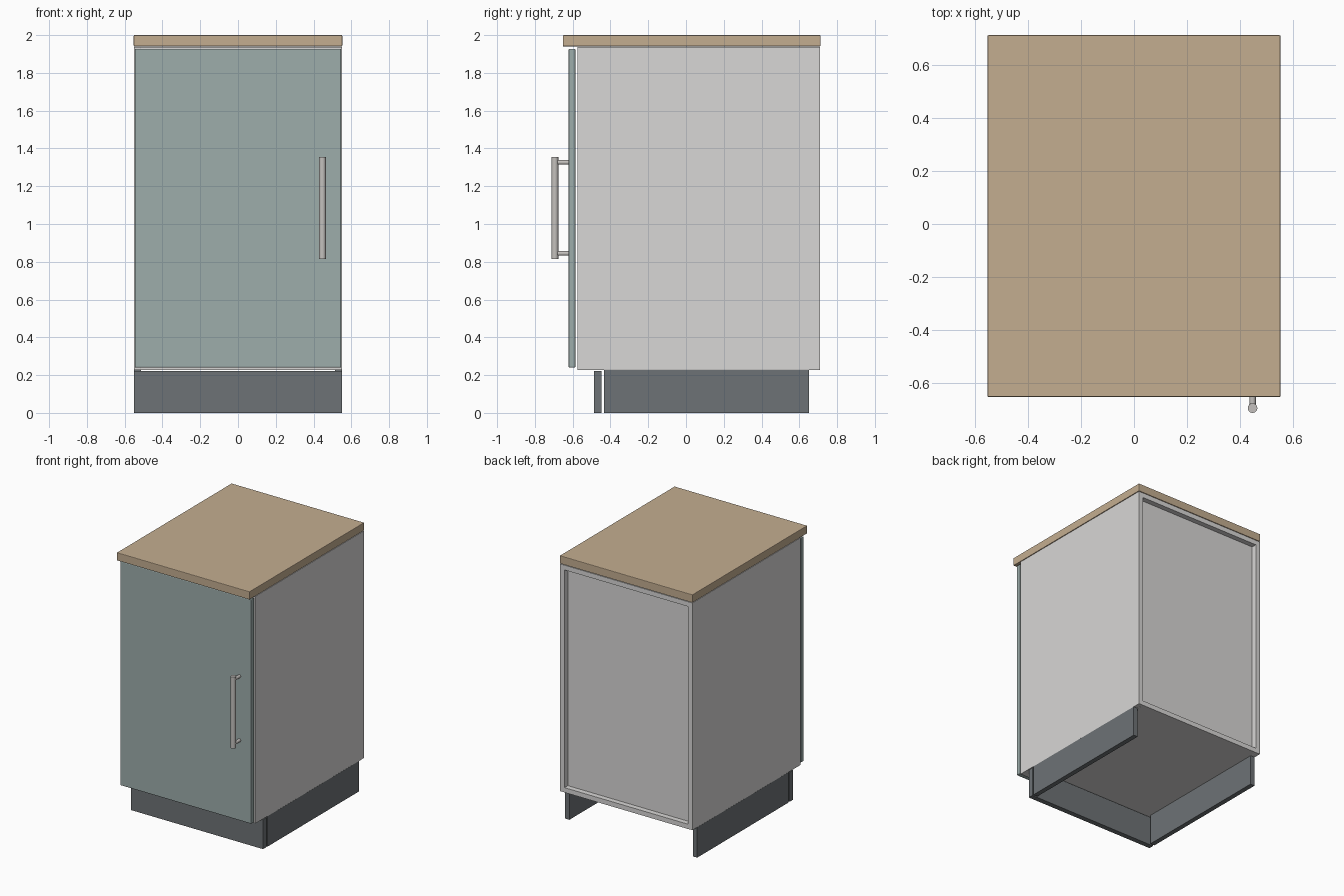
import bpy
from mathutils import Vector

default = bpy.data.objects.get("Cube")
if default:
    bpy.data.objects.remove(default, do_unlink=True)


def material(name, rgb, roughness=0.6):
    m = bpy.data.materials.new(name)
    m.use_nodes = True
    colour = (*rgb, 1)
    m.diffuse_color = colour
    shader = m.node_tree.nodes["Principled BSDF"]
    shader.inputs["Base Color"].default_value = colour
    shader.inputs["Roughness"].default_value = roughness
    return m


WOOD = material("worktop_tan", (0.55, 0.42, 0.28))
WHITE = material("carcass_pale_grey", (0.69, 0.68, 0.67))
TEAL = material("door_grey_teal", (0.34, 0.42, 0.41))
DARK = material("plinth_dark_grey", (0.155, 0.17, 0.18))
METAL = material("handle_metal", (0.55, 0.53, 0.51), 0.35)


def board(name, mat, x, y, z, bevel=0.002):
    """Board filling the given x, y and z ranges."""
    lo, hi = (Vector(c) for c in zip(x, y, z))
    bpy.ops.mesh.primitive_cube_add(size=1, location=(lo + hi) / 2)
    ob = bpy.context.object
    ob.name = name
    ob.scale = hi - lo
    bpy.ops.object.transform_apply(location=False, rotation=False, scale=True)
    ob.data.materials.append(mat)
    if bevel:
        mod = ob.modifiers.new("soft_edge", "BEVEL")
        mod.width, mod.segments = bevel, 2
    return ob


def rod(name, mat, start, end, radius):
    """Round bar between two points."""
    a, b = Vector(start), Vector(end)
    bpy.ops.mesh.primitive_cylinder_add(
        vertices=24, radius=radius, depth=(b - a).length, location=(a + b) / 2,
        rotation=(b - a).to_track_quat("Z", "Y").to_euler())
    ob = bpy.context.object
    ob.name = name
    ob.data.materials.append(mat)
    bpy.ops.object.shade_smooth_by_angle()
    return ob


HALF = 0.55            # half width
T = 0.036              # board thickness
INNER = HALF - T
FRONT, BACK = -0.575, 0.71
LOW, HIGH = 0.228, 1.937
inside = (-INNER, INNER)

# Side panels and side plinths
for side, s in (("left", 1), ("right", -1)):
    span = sorted((s * INNER, s * HALF))
    board(side + "_side_panel", WHITE, span, (FRONT, BACK), (LOW, HIGH), 0.001)
    board(side + "_plinth", DARK, span, (-0.435, 0.652), (0, LOW), 0)

# Bottom, recessed back and the two top rails
board("bottom_panel", WHITE, inside, (FRONT, BACK), (LOW, LOW + T), 0)
board("back_panel", WHITE, inside, (BACK - 0.06, BACK - 0.04), (LOW + T, HIGH), 0)
board("front_rail", WHITE, inside, (FRONT, FRONT + 0.2), (HIGH - T, HIGH), 0)
board("back_rail", WHITE, inside, (BACK - 0.2, BACK), (HIGH - T, HIGH), 0)

# Plinth front, door and worktop
board("front_plinth", DARK, (-HALF, HALF), (-0.487, -0.447), (0, 0.223))
board("door", TEAL, (-0.546, 0.546), (-0.622, -0.586), (0.24, 1.927), 0.005)
board("worktop", WOOD, (-0.552, 0.552), (-0.652, 0.712), (1.94, 2.0), 0.004)

# Bar handle on two posts
HX, HY = 0.447, -0.694
rod("handle_bar", METAL, (HX, HY, 0.816), (HX, HY, 1.354), 0.018)
for name, z in (("lower", 0.844), ("upper", 1.326)):
    rod(name + "_handle_post", METAL, (HX, HY, z), (HX, -0.62, z), 0.012)
